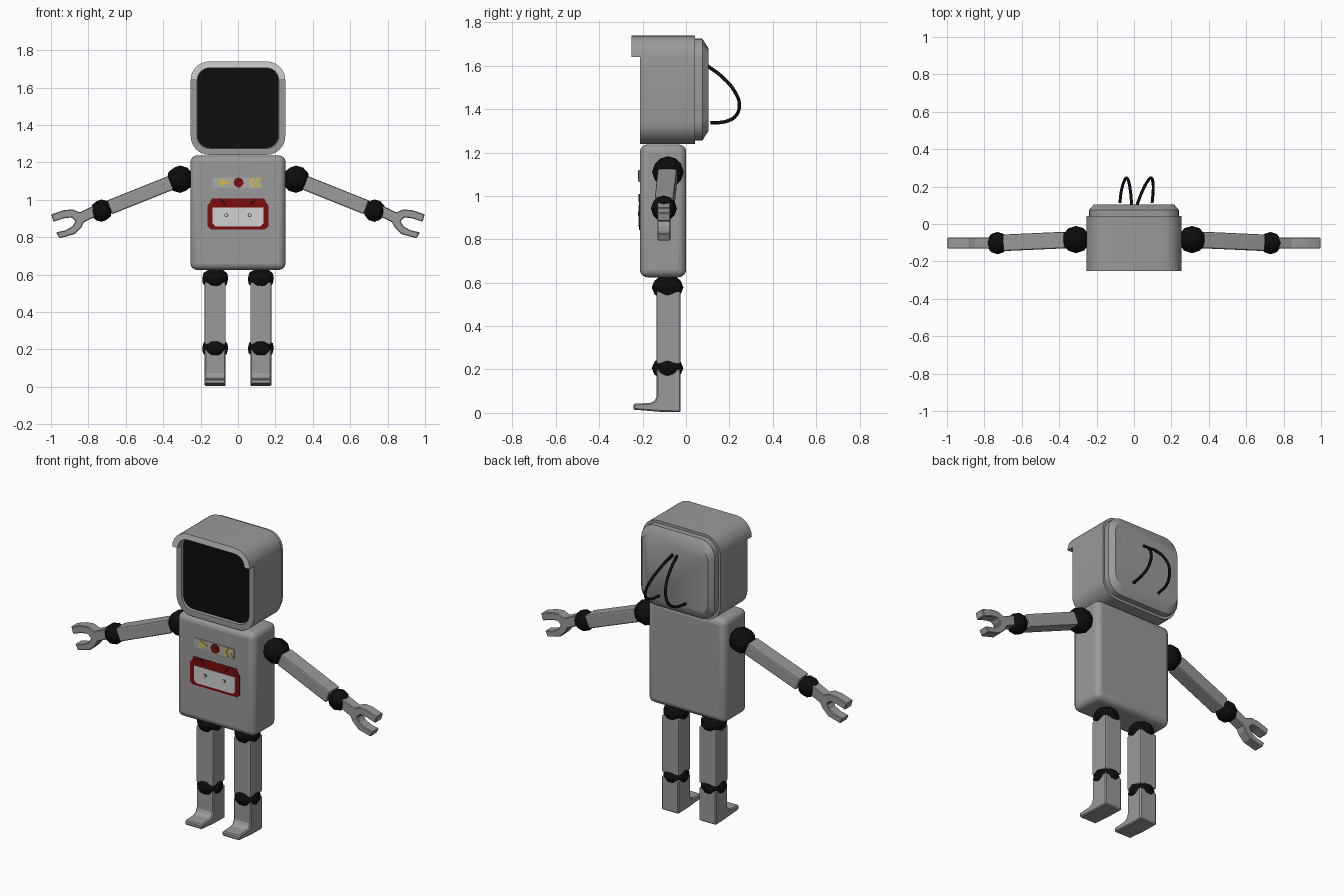
import bpy, bmesh, math
from mathutils import Vector, Matrix

old = bpy.data.objects.get("Cube")
if old:
    bpy.data.objects.remove(old, do_unlink=True)


def material(name, rgb, rough=0.6):
    m = bpy.data.materials.new(name)
    m.use_nodes = True
    m.diffuse_color = (*rgb, 1)
    node = next(n for n in m.node_tree.nodes if n.type == 'BSDF_PRINCIPLED')
    node.inputs["Base Color"].default_value = (*rgb, 1)
    node.inputs["Roughness"].default_value = rough
    return m


GREY = material("body grey", (0.32, 0.32, 0.32))
LIGHT = material("light grey", (0.64, 0.64, 0.64))
STRIP = material("strip grey", (0.4, 0.4, 0.38))
BLACK = material("black rubber", (0.004, 0.004, 0.004))
RED = material("dark red", (0.2, 0.004, 0.004))
YELLOW = material("yellow", (0.65, 0.5, 0.08))


def finish(name, bm, mats, smooth=False, bevel=0, segments=2):
    bmesh.ops.recalc_face_normals(bm, faces=bm.faces)
    mesh = bpy.data.meshes.new(name)
    bm.to_mesh(mesh)
    bm.free()
    ob = bpy.data.objects.new(name, mesh)
    bpy.context.collection.objects.link(ob)
    for m in mats:
        mesh.materials.append(m)
    if bevel:
        mod = ob.modifiers.new("Bevel", 'BEVEL')
        mod.width, mod.segments = bevel, segments
        mod.limit_method = 'ANGLE'
        mod.angle_limit = math.radians(40)
    if smooth:
        bpy.ops.object.select_all(action='DESELECT')
        ob.select_set(True)
        bpy.context.view_layer.objects.active = ob
        bpy.ops.object.shade_smooth_by_angle(angle=math.radians(35))
    return ob


def loft(name, loops, mats, **kw):
    """Skin closed loops of equal length and cap both ends."""
    bm = bmesh.new()
    rings = [[bm.verts.new(p) for p in loop] for loop in loops]
    n = len(rings[0])
    for a, b in zip(rings, rings[1:]):
        for i in range(n):
            j = (i + 1) % n
            bm.faces.new((a[i], a[j], b[j], b[i]))
    bm.faces.new(rings[0])
    bm.faces.new(rings[-1])
    return finish(name, bm, mats, **kw)


def prism(name, pts, lo, hi, mat, axis='y', **kw):
    """Extrude an outline along x or y."""
    put = (lambda p, d: (p[0], d, p[1])) if axis == 'y' else (lambda p, d: (d, p[0], p[1]))
    return loft(name, [[put(p, d) for p in pts] for d in (lo, hi)], [mat], **kw)


def rounded_rect(w, h, r, cx=0, cz=0, steps=6):
    pts = []
    for k, (sx, sz) in enumerate(((1, 1), (-1, 1), (-1, -1), (1, -1))):
        for i in range(steps + 1):
            a = math.pi / 2 * (k + i / steps)
            pts.append((cx + sx * (w - r) + r * math.cos(a), cz + sz * (h - r) + r * math.sin(a)))
    return pts


def box(name, size, matrix, **kw):
    bm = bmesh.new()
    bmesh.ops.create_cube(bm, size=1)
    bmesh.ops.scale(bm, vec=size, verts=bm.verts)
    bm.transform(matrix)
    return finish(name, bm, [GREY], **kw)


def joint(name, centre, radii):
    bm = bmesh.new()
    bmesh.ops.create_icosphere(bm, subdivisions=2, radius=1)
    bmesh.ops.scale(bm, vec=radii, verts=bm.verts)
    bmesh.ops.translate(bm, vec=centre, verts=bm.verts)
    return finish(name, bm, [BLACK])


# Head shell: recessed front, stepped back
HEAD_Z = 1.49
sections = [(-0.195, 0.215, 0.212, 0.065), (-0.212, 0.22, 0.217, 0.07), (-0.212, 0.253, 0.25, 0.1),
            (0.042, 0.253, 0.25, 0.1), (0.042, 0.24, 0.235, 0.09), (0.075, 0.24, 0.235, 0.09),
            (0.104, 0.215, 0.19, 0.06)]
loft("head", [[(x, y, z) for x, z in rounded_rect(w, h, r, 0, HEAD_Z)] for y, w, h, r in sections],
     [GREY], smooth=True)
prism("screen", rounded_rect(0.215, 0.212, 0.065, 0, HEAD_Z), -0.201, -0.193, BLACK)

# Hood: upper arch of the head outline with a pale front rim
outer = rounded_rect(0.253, 0.25, 0.1, 0, HEAD_Z)[:14]
inner = rounded_rect(0.218, 0.215, 0.065, 0, HEAD_Z)[:14]
hood = prism("hood", outer + inner[::-1], -0.252, -0.205, GREY, smooth=True)
hood.data.materials.append(LIGHT)
for f in hood.data.polygons:
    if f.normal.y < -0.9:
        f.material_index = 1

# Torso
box("torso", (0.508, 0.214, 0.612), Matrix.Translation((0, -0.106, 0.931)),
    bevel=0.035, segments=4, smooth=True)

# Chest control strip
FRONT = -0.213


def plate(name, pts, level, mat):
    return prism(name, pts, FRONT - 0.003 * level, FRONT + 0.002, mat)


plate("control_strip", rounded_rect(0.13, 0.028, 0.004, -0.005, 1.092), 1, STRIP)
plate("play_arrow", [(-0.1, 1.116), (-0.045, 1.092), (-0.1, 1.068)], 2, YELLOW)
plate("red_button", rounded_rect(0.026, 0.026, 0.026, 0.003, 1.092), 3, RED)
for i in range(2):
    x = 0.056 + 0.032 * i
    plate("chevron", [(x, 1.092), (x + 0.022, 1.118), (x + 0.038, 1.118), (x + 0.016, 1.092),
                      (x + 0.038, 1.066), (x + 0.022, 1.066)], 2, YELLOW)


# Chest cassette panel
def mirrored(half):
    return half + [(-x, z) for x, z in reversed(half)]


plate("cassette_frame", mirrored([(0.14, 1.008), (0.15, 0.985), (0.162, 0.97), (0.162, 0.858), (0.145, 0.842)]),
      1, RED)
plate("cassette_face", mirrored([(0.135, 0.958), (0.135, 0.873), (0.12, 0.857)]), 2, LIGHT)
for s in (-1, 1):
    plate("cassette_screw", rounded_rect(0.01, 0.01, 0.01, 0.062 * s, 0.917), 2.6, BLACK)
    plate("screw_cap", rounded_rect(0.007, 0.007, 0.007, 0.062 * s, 0.917), 3, LIGHT)
    plate("frame_groove", [(0.095 * s, 1.008), (0.103 * s, 1.008), (0.07 * s, 0.975), (0.064 * s, 0.978)],
          1.6, BLACK)

# Claw outline and foot profile
claw = [(0.75, 0.978), (0.79, 0.96), (0.847, 0.933), (0.885, 0.949), (0.933, 0.944), (0.998, 0.922),
        (0.987, 0.882), (0.93, 0.901), (0.89, 0.906), (0.869, 0.885), (0.885, 0.858), (0.922, 0.837),
        (0.972, 0.826), (0.955, 0.794), (0.875, 0.816), (0.837, 0.853), (0.824, 0.88), (0.75, 0.915)]
foot = [(-0.025, 0.2), (-0.025, 0.003), (-0.12, 0.005), (-0.243, 0.015), (-0.243, 0.042),
        (-0.165, 0.046), (-0.145, 0.055), (-0.136, 0.075), (-0.136, 0.2)]

# Limbs on both sides
for s, side in ((1, "left"), (-1, "right")):
    shoulder, elbow = Vector((0.31 * s, -0.083, 1.11)), Vector((0.73 * s, -0.102, 0.942))
    joint(side + "_shoulder", shoulder, (0.073, 0.073, 0.073))
    joint(side + "_elbow", elbow, (0.058, 0.06, 0.06))
    a, b = shoulder.lerp(elbow, 0.12), shoulder.lerp(elbow, 0.9)
    turn = Vector((s, 0, 0)).rotation_difference(b - a).to_matrix().to_4x4()
    box(side + "_upper_arm", ((b - a).length, 0.088, 0.078),
        Matrix.Translation((a + b) / 2) @ turn, bevel=0.008)
    prism(side + "_claw", [(x * s, z) for x, z in claw], -0.132, -0.072, GREY, bevel=0.004, segments=1)

    x = 0.122 * s
    joint(side + "_hip", (x, -0.085, 0.578), (0.073, 0.073, 0.06))
    joint(side + "_knee", (x, -0.085, 0.206), (0.073, 0.073, 0.058))
    box(side + "_leg", (0.113, 0.111, 0.335), Matrix.Translation((x, -0.081, 0.3925)), bevel=0.008)
    prism(side + "_foot", foot, x - 0.056, x + 0.056, GREY, axis='x', bevel=0.006, segments=1)


# Looping cables at the back of the head
def cable(name, xs):
    ys = (0.095, 0.165, 0.225, 0.246, 0.23, 0.19, 0.113)
    zs = (1.602, 1.55, 1.48, 1.42, 1.37, 1.345, 1.336)
    curve = bpy.data.curves.new(name, 'CURVE')
    curve.dimensions = '3D'
    curve.bevel_depth, curve.bevel_resolution, curve.resolution_u = 0.008, 2, 6
    curve.use_fill_caps = True
    spline = curve.splines.new('BEZIER')
    spline.bezier_points.add(len(xs) - 1)
    for p, co in zip(spline.bezier_points, zip(xs, ys, zs)):
        p.co = co
        p.handle_left_type = p.handle_right_type = 'AUTO'
    curve.materials.append(BLACK)
    bpy.context.collection.objects.link(bpy.data.objects.new(name, curve))


cable("right_cable", (-0.012, -0.018, -0.028, -0.04, -0.052, -0.065, -0.076))
cable("left_cable", (0.013, 0.04, 0.07, 0.09, 0.1, 0.103, 0.097))
